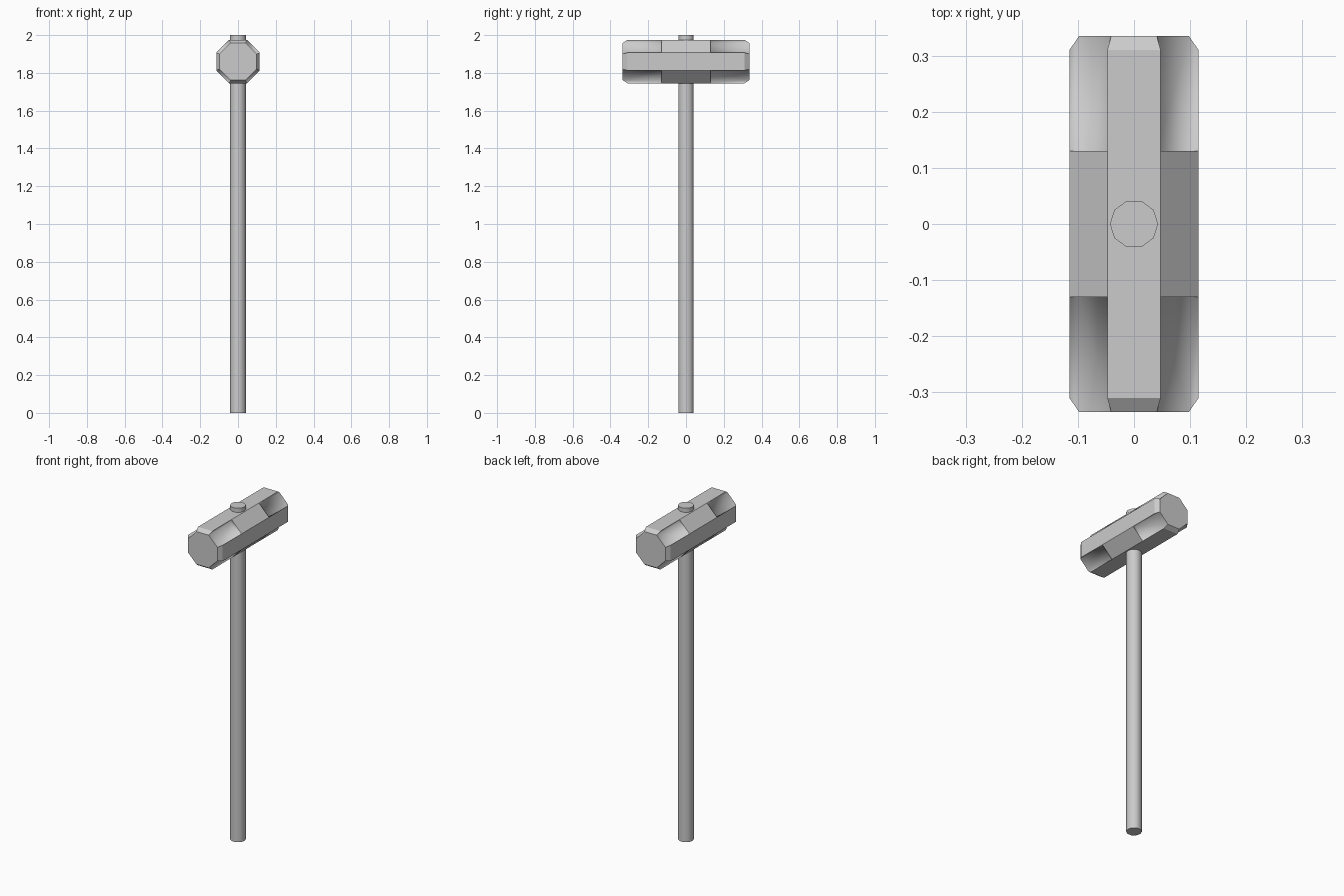
import bpy, bmesh
from math import tan, pi

if "Cube" in bpy.data.objects:
    bpy.data.objects.remove(bpy.data.objects["Cube"])

HEAD_Z = 1.86
OUT, INN = 0.115, 0.098          # octagon half-widths: full body, striking face
MID, CHAMFER, END = 0.13, 0.31, 0.335


def octagon(bm, r, y):
    """Regular octagon in the xz plane; side 0 is the +z flat, odd sides are diagonals."""
    t = r * tan(pi / 8)
    pts = [(-t, r), (t, r), (r, t), (r, -t), (t, -r), (-t, -r), (-r, -t), (-r, t)]
    return [bm.verts.new((x, y, HEAD_Z + z)) for x, z in pts]


# Hammer head: full octagon in the middle, recessed diagonals towards both ends
bm = bmesh.new()
middle = []
for s in (-1, 1):
    shoulder = octagon(bm, OUT, s * MID)
    root = octagon(bm, INN, s * MID)
    rim = octagon(bm, OUT, s * CHAMFER)
    face = octagon(bm, INN, s * END)
    middle.append(shoulder)
    bm.faces.new(face)
    for i in range(8):
        j = (i + 1) % 8
        if i % 2 == 0:
            # straight flat and its chamfer
            bm.faces.new((shoulder[i], shoulder[j], rim[j], rim[i]))
            bm.faces.new((rim[i], rim[j], face[j], face[i]))
        else:
            # recess: step, floor and two side walls, softly shaded
            recess = [(shoulder[i], shoulder[j], root[j], root[i]),
                      (root[i], root[j], face[j], face[i])]
            recess += [(shoulder[k], rim[k], face[k], root[k]) for k in (i, j)]
            for quad in recess:
                bm.faces.new(quad).smooth = True
a, b = middle
for i in range(8):
    j = (i + 1) % 8
    bm.faces.new((a[i], a[j], b[j], b[i]))
bmesh.ops.recalc_face_normals(bm, faces=bm.faces[:])
mesh = bpy.data.meshes.new("hammer_head")
bm.to_mesh(mesh)
bm.free()
head = bpy.data.objects.new("hammer_head", mesh)
bpy.context.collection.objects.link(head)

# Handle: ten-sided shaft running through the head, with a corner on the x axis
bpy.ops.mesh.primitive_cylinder_add(vertices=10, radius=0.043, depth=2,
                                    location=(0, 0, 1), rotation=(0, 0, pi / 2))
handle = bpy.context.object
handle.name = "handle"
bpy.ops.object.shade_smooth_by_angle(angle=pi / 4)
